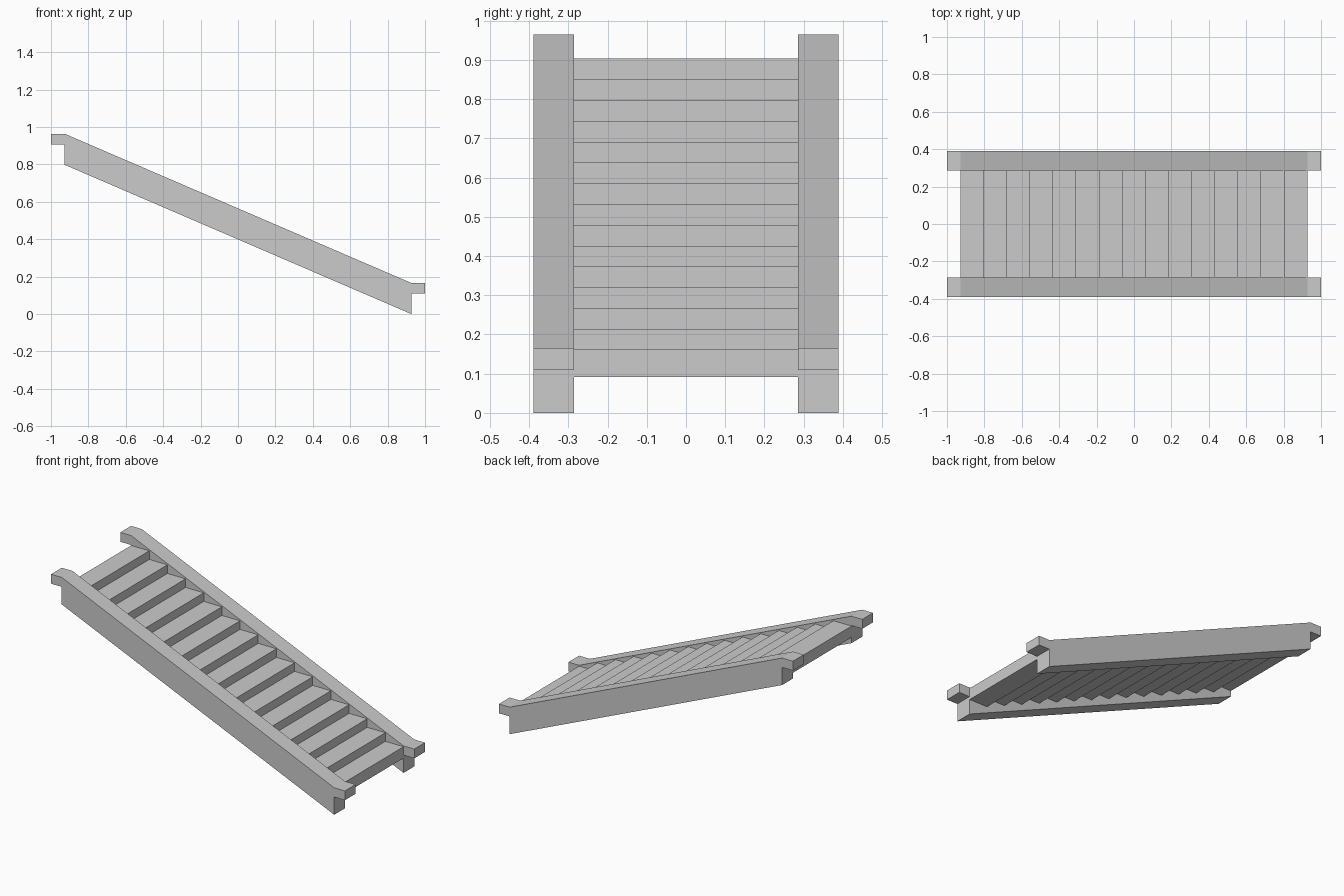
import bpy, bmesh

if "Cube" in bpy.data.objects:
    bpy.data.objects.remove(bpy.data.objects["Cube"])

X = 0.927            # half length between the end notches
STEPS = 15
RUN = 2 * X / STEPS
RISE = 0.053
TOP = 0.903          # height of the highest tread
THICK = 0.07         # tread thickness
Y_IN, Y_OUT = 0.285, 0.389


def prism(name, profile, y0, y1):
    """Extrude an x-z outline from y0 to y1."""
    bm = bmesh.new()
    face = bm.faces.new([bm.verts.new((x, y0, z)) for x, z in profile])
    ext = bmesh.ops.extrude_face_region(bm, geom=[face])
    moved = [v for v in ext["geom"] if isinstance(v, bmesh.types.BMVert)]
    bmesh.ops.translate(bm, verts=moved, vec=(0, y1 - y0, 0))
    bmesh.ops.recalc_face_normals(bm, faces=bm.faces)
    mesh = bpy.data.meshes.new(name)
    bm.to_mesh(mesh)
    bm.free()
    obj = bpy.data.objects.new(name, mesh)
    bpy.context.collection.objects.link(obj)
    return obj


# Sloping side rails with a short lug at each end
rail = [(-1, 0.964), (-X, 0.964), (X, 0.166), (1, 0.166), (1, 0.109),
        (X, 0.109), (X, 0), (-X, 0.798), (-X, 0.906), (-1, 0.906)]
prism("front_side_rail", rail, -Y_OUT, -Y_IN)
prism("back_side_rail", rail, Y_IN, Y_OUT)

# Continuous flight of treads, stepped above and below
stairs = []
for i in range(STEPS):
    z = TOP - i * RISE
    stairs += [(-X + i * RUN, z), (-X + (i + 1) * RUN, z)]
stairs += [(x, z - THICK) for x, z in reversed(stairs)]
prism("stair_treads", stairs, -Y_IN, Y_IN)
